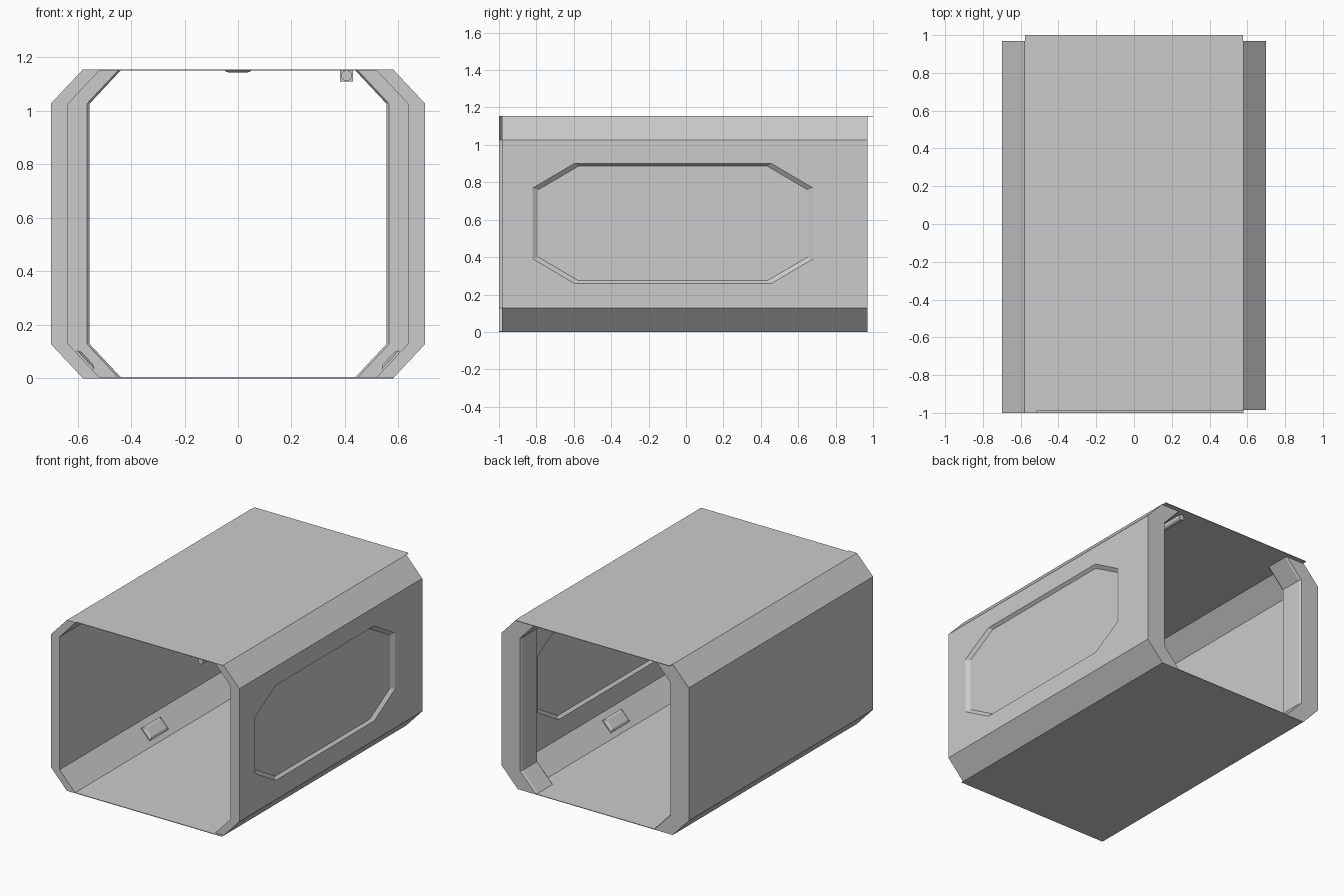
import bpy, bmesh, math
from mathutils import Vector

cube = bpy.data.objects.get("Cube")
if cube:
    bpy.data.objects.remove(cube, do_unlink=True)

H = 1.155       # overall height
CUT = 0.128     # height of the corner chamfers

grey = bpy.data.materials.new("light_grey")
grey.use_nodes = True
colour = (0.6, 0.6, 0.6, 1)
grey.diffuse_color = colour
grey.node_tree.nodes["Principled BSDF"].inputs["Base Color"].default_value = colour


def finish(name, bm):
    bmesh.ops.recalc_face_normals(bm, faces=bm.faces)
    mesh = bpy.data.meshes.new(name)
    bm.to_mesh(mesh)
    bm.free()
    mesh.materials.append(grey)
    obj = bpy.data.objects.new(name, mesh)
    bpy.context.collection.objects.link(obj)
    return obj


def loft(name, rings):
    """Skin equal rings of points and cap both ends."""
    bm = bmesh.new()
    loops = [[bm.verts.new(p) for p in ring] for ring in rings]
    n = len(loops[0])
    for a, b in zip(loops, loops[1:]):
        for i in range(n):
            j = (i + 1) % n
            bm.faces.new((a[i], a[j], b[j], b[i]))
    bm.faces.new(loops[0])
    bm.faces.new(loops[-1])
    return finish(name, bm)


def box(name, x, y, z):
    ring = [(x[0], z[0]), (x[1], z[0]), (x[1], z[1]), (x[0], z[1])]
    return loft(name, [[(px, yy, pz) for px, pz in ring] for yy in y])


def c_ring(side, y, outer, inner):
    """C-shaped section between two chamfered outlines at one depth."""
    def arc(x):
        return [(x - 0.12, 0), (x, CUT), (x, H - CUT), (x - 0.12, H)]
    return [(side * x, y, z) for x, z in arc(outer) + arc(inner)[::-1]]


def window_ring(x, grow):
    """Long octagon of the window outline in a plane of constant x."""
    cy, cz, hy, hz = -0.07, 0.58, 0.72 + grow, 0.306 + grow * 0.5
    ky, kz = 0.505 + grow * 0.7, 0.18 + grow * 0.3
    quarter = [(hy, kz), (ky, hz)]
    pts = quarter + [(-a, b) for a, b in quarter[::-1]]
    pts += [(-a, -b) for a, b in pts]
    return [(x, cy + a, cz + b) for a, b in pts]


def carve(obj, cutter):
    cutter.hide_render = True
    mod = obj.modifiers.new("carve", 'BOOLEAN')
    mod.operation = 'DIFFERENCE'
    mod.solver = 'EXACT'
    mod.object = cutter
    dg = bpy.context.evaluated_depsgraph_get()
    obj.data = bpy.data.meshes.new_from_object(obj.evaluated_get(dg))
    obj.modifiers.clear()
    bpy.data.objects.remove(cutter, do_unlink=True)


# Side walls with folded corners
walls = {}
for side, label, front in ((1, "left", -0.985), (-1, "right", -1.0)):
    walls[side] = loft(label + "_wall",
                       [c_ring(side, y, 0.70, 0.635) for y in (front, 0.97)])

    # Rear doorway frame, slightly bevelled on its inner edge
    loft(label + "_rear_frame",
         [c_ring(side, y, 0.64, x) for y, x in
          ((0.79, 0.565), (0.80, 0.555), (0.955, 0.555), (0.97, 0.562))])

    # Bevelled lamp on the lower corner slope
    along = Vector((side * 0.68, 0, 0.73))
    normal = Vector((-side * 0.73, 0, 0.68))
    centre = Vector((side * 0.575, -0.07, 0.064))
    rings = []
    for lift, hw, hy in ((-0.004, 0.047, 0.10), (0.008, 0.047, 0.10),
                         (0.016, 0.032, 0.08)):
        rings.append([centre + normal * lift + along * a * hw + Vector((0, b * hy, 0))
                      for a, b in ((-1, -1), (1, -1), (1, 1), (-1, 1))])
    loft(label + "_corner_lamp", rings)

# Window panel recessed on both faces of one wall
for face, floor, step in ((0.70, 0.681, 0.02), (0.635, 0.654, -0.02)):
    rim = window_ring(face, 0.03)
    lip = window_ring(face + step, 0.03)
    carve(walls[1], loft("window_cutter", [lip, rim, window_ring(floor, 0)]))

# Floor and roof sheets
box("floor", (-0.58, 0.58), (-1.0, 0.97), (0, 0.004))
box("roof", (-0.577, 0.577), (-0.99, 1.0), (H - 0.004, H))

# Shallow ceiling lamp
loft("ceiling_lamp",
     [[(sx * w, sy * w, z) for sx, sy in ((-1, -1), (1, -1), (1, 1), (-1, 1))]
      for w, z in ((0.05, H - 0.003), (0.045, H - 0.008), (0.032, H - 0.012))])

# Ceiling conduit and its clips
bm = bmesh.new()
bmesh.ops.create_cone(bm, cap_ends=True, segments=16, radius1=0.02, radius2=0.02, depth=1.93)
conduit = finish("ceiling_conduit", bm)
conduit.rotation_euler.x = math.pi / 2
conduit.location = (0.406, -0.015, 1.132)
for i, y in enumerate((-0.7, 0, 0.7)):
    box(f"conduit_clip_{i + 1}", (0.381, 0.431), (y - 0.02, y + 0.02), (1.11, H - 0.002))
